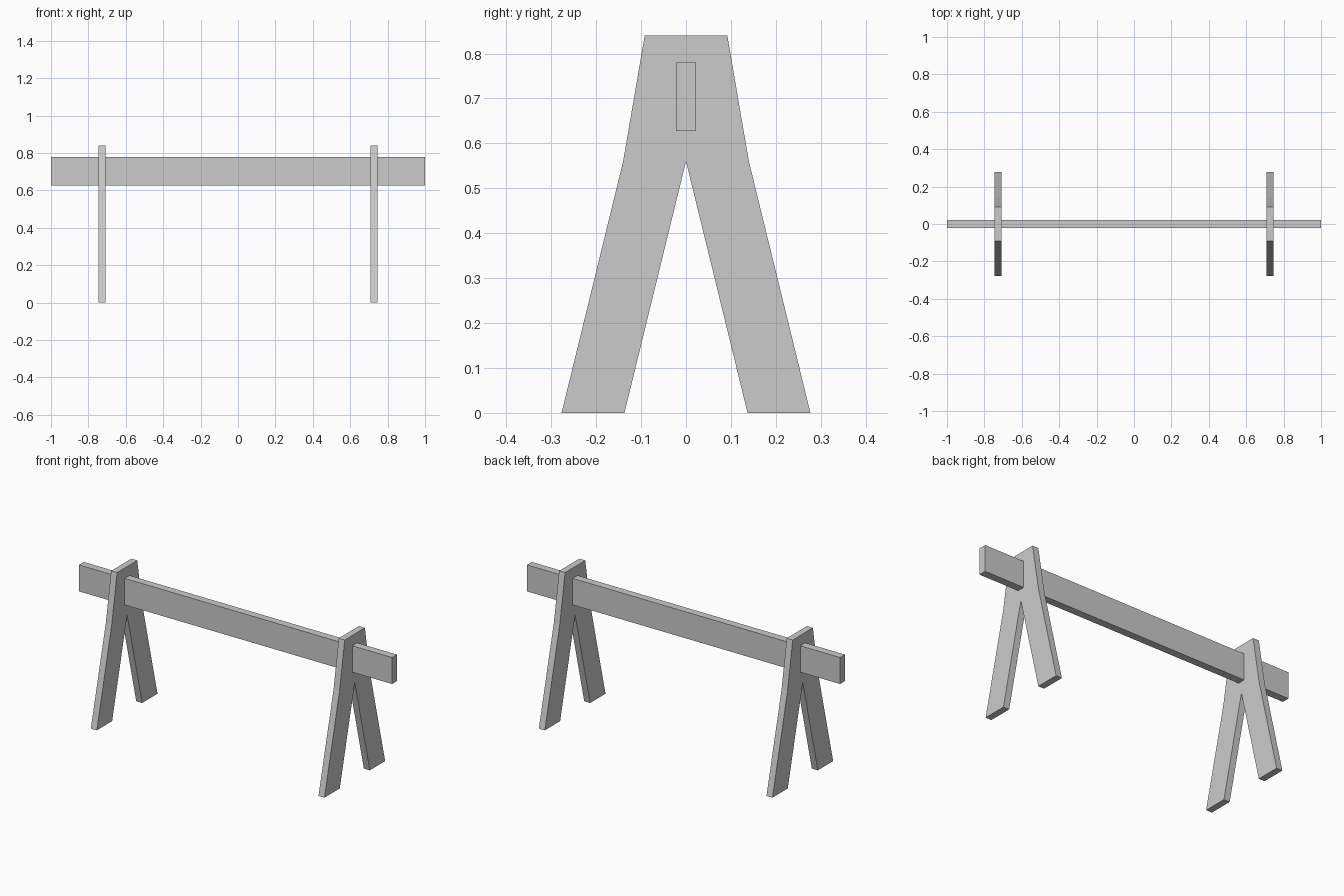
import bpy, bmesh

if "Cube" in bpy.data.objects:
    bpy.data.objects.remove(bpy.data.objects["Cube"])

# Right half of the A-frame outline (y, z), from apex of the notch round to the top
HALF = [(0.137, 0.0), (0.277, 0.0), (0.14, 0.56), (0.092, 0.84)]
NOTCH = (0.0, 0.56)
BOARD = 0.038


def extrude_profile(name, profile, x0, x1):
    """Solid board: a (y, z) outline extruded from x0 to x1."""
    bm = bmesh.new()
    face = bm.faces.new([bm.verts.new((x0, y, z)) for y, z in profile])
    ext = bmesh.ops.extrude_face_region(bm, geom=[face])
    verts = [v for v in ext["geom"] if isinstance(v, bmesh.types.BMVert)]
    bmesh.ops.translate(bm, verts=verts, vec=(x1 - x0, 0, 0))
    bmesh.ops.recalc_face_normals(bm, faces=bm.faces)
    mesh = bpy.data.meshes.new(name)
    bm.to_mesh(mesh)
    bm.free()
    obj = bpy.data.objects.new(name, mesh)
    bpy.context.collection.objects.link(obj)
    return obj


# A-frame trestles near each end
outline = [NOTCH] + HALF + [(-y, z) for y, z in reversed(HALF)]
for name, x in (("left_trestle", -0.727), ("right_trestle", 0.727)):
    extrude_profile(name, outline, x - BOARD / 2, x + BOARD / 2)

# Long beam passing through both trestles
extrude_profile("cross_beam",
                [(-0.022, 0.627), (0.022, 0.627), (0.022, 0.78), (-0.022, 0.78)],
                -1.0, 1.0)
